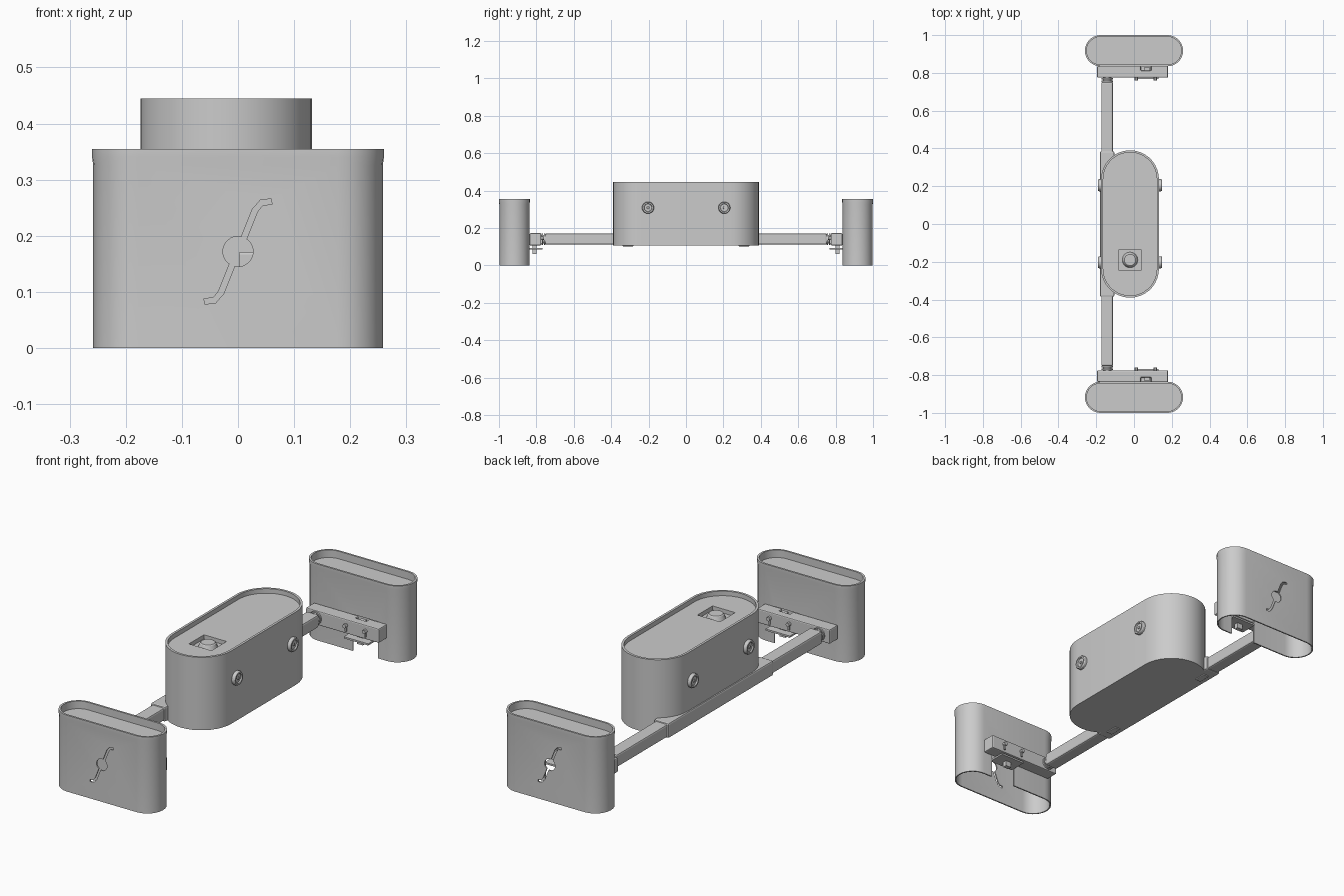
import bpy, bmesh
from math import pi, cos, sin, radians
from mathutils import Matrix

if "Cube" in bpy.data.objects:
    bpy.data.objects.remove(bpy.data.objects["Cube"])


def finish(bm, name, bevel=0):
    bmesh.ops.recalc_face_normals(bm, faces=bm.faces)
    me = bpy.data.meshes.new(name)
    bm.to_mesh(me)
    bm.free()
    ob = bpy.data.objects.new(name, me)
    bpy.context.collection.objects.link(ob)
    if bevel:
        m = ob.modifiers.new("bevel", 'BEVEL')
        m.width, m.segments = bevel, 2
    return ob


def activate(ob):
    bpy.ops.object.select_all(action='DESELECT')
    ob.select_set(True)
    bpy.context.view_layer.objects.active = ob


def smooth(ob):
    activate(ob)
    bpy.ops.object.shade_smooth_by_angle(angle=radians(30))


def box(name, x, y, z, bevel=0):
    bm = bmesh.new()
    bmesh.ops.create_cube(bm, size=1)
    for v in bm.verts:
        for i, (a, b) in enumerate((x, y, z)):
            v.co[i] = a if v.co[i] < 0 else b
    return finish(bm, name, bevel)


def loft(name, loops):
    # joins equal-length loops and caps both ends
    bm = bmesh.new()
    rings = [[bm.verts.new(p) for p in loop] for loop in loops]
    n = len(rings[0])
    for a, b in zip(rings, rings[1:]):
        for i in range(n):
            bm.faces.new((a[i], a[(i + 1) % n], b[(i + 1) % n], b[i]))
    bm.faces.new(rings[0])
    bm.faces.new(rings[-1])
    return finish(bm, name)


def stadium(cx, cy, hx, hy, inset, z, seg=14):
    # rounded-end outline, long axis picked automatically
    r, s = min(hx, hy), abs(hx - hy)
    pts = []
    for side in (1, -1):
        for i in range(seg + 1):
            a = -pi / 2 + pi * i / seg
            u, v = side * (s + (r - inset) * cos(a)), side * (r - inset) * sin(a)
            pts.append((cx + u, cy + v, z) if hx > hy else (cx - v, cy + u, z))
    return pts


def lathe(name, profile, origin, axis, seg=24):
    # revolves (radius, height) pairs, then points them along axis
    rot = {'x': Matrix.Rotation(pi / 2, 4, 'Y'), '-x': Matrix.Rotation(-pi / 2, 4, 'Y'),
           'y': Matrix.Rotation(-pi / 2, 4, 'X'), 'z': Matrix()}[axis]
    loops = [[(r * cos(2 * pi * i / seg), r * sin(2 * pi * i / seg), h) for i in range(seg)]
             for r, h in profile]
    ob = loft(name, loops)
    ob.data.transform(Matrix.Translation(origin) @ rot)
    smooth(ob)
    return ob


def cut(ob, *cutters):
    for c in cutters:
        c.hide_render = True
        m = ob.modifiers.new("cut", 'BOOLEAN')
        m.operation, m.solver, m.object = 'DIFFERENCE', 'EXACT', c
        activate(ob)
        bpy.ops.object.modifier_apply(modifier=m.name)
        bpy.data.objects.remove(c)


def span(s, a, b):
    return tuple(sorted((s * a, s * b)))


HALF = [(-.060, .083), (-.042, .085), (-.030, .099), (-.013, .142)]
PATH = HALF + [(-x, .344 - z) for x, z in reversed(HALF)]


def slot_cutter(s):
    # curved slot following PATH, cut through the outer wall only
    left, right = [], []
    for i, (x, z) in enumerate(PATH):
        a, b = PATH[max(i - 1, 0)], PATH[min(i + 1, len(PATH) - 1)]
        dx, dz = b[0] - a[0], b[1] - a[1]
        k = .005 / (dx * dx + dz * dz) ** .5
        left.append((x - dz * k, z + dx * k))
        right.append((x + dz * k, z - dx * k))
    ring = left + right[::-1]
    return loft("slot_cutter", [[(-s * x, s * y, z) for x, z in ring] for y in (.96, 1.05)])


# end pods and their hinged brackets
for s, tag in ((-1, "front"), (1, "back")):
    def outline(inset, z):
        return stadium(0, s * .9175, .26, .0825, inset, z)
    pod = loft(tag + "_pod", [outline(.008, .31), outline(.008, 0), outline(.002, 0), outline(.002, .325),
                              outline(0, .34), outline(0, .355), outline(.009, .355), outline(.009, .32)])
    hub = lathe("hub_cutter", [(.027, -.04), (.027, .04)], (0, s, .172), 'y')
    window = box("window_cutter", (.003, .133), span(s, .80, .87), (-.05, .17))
    cut(pod, slot_cutter(s), hub, window)
    smooth(pod)

    bracket = box(tag + "_bracket", (-.195, .18), span(s, .775, .836), (.106, .172))
    cut(bracket, box("notch_cutter", (.035, .09), span(s, .812, .85), (.15, .2)))
    m = bracket.modifiers.new("bevel", 'BEVEL')
    m.width, m.segments = .005, 2
    box(tag + "_latch", (.055, .082), span(s, .80, .83), (.14, .168))
    box(tag + "_lower_plate", (.005, .13), span(s, .768, .85), (.085, .093))
    box(tag + "_plate_stem", (.05, .08), span(s, .80, .82), (.06, .108))
    for x in (.012, .112):
        lathe(tag + "_peg", [(.009, -.014), (.009, .014)], (x, s * .774, .145), 'y', 12)
        box(tag + "_peg_key", (x - .004, x + .004), span(s, .768, .78), (.118, .14))
    # hinge collar between arm and bracket
    for y0, y1, r in ((.738, .782, .022), (.752, .760, .030), (.765, .772, .030)):
        lathe(tag + "_hinge_collar", [(r, y0 if s > 0 else -y1), (r, y1 if s > 0 else -y0)],
              (-.142, 0, .14), 'y')
    # telescoping arm
    box(tag + "_arm", (-.173, -.111), span(s, .36, .752), (.111, .17), .007)
    box(tag + "_sleeve_foot", (-.155, -.125), span(s, .28, .34), (.102, .115), .003)

# sleeve carrying the arms along the middle pod
box("arm_sleeve", (-.18, -.104), (-.385, .385), (.107, .176), .007)

# middle pod with shallow tray top
def mid(inset, z):
    return stadium(-.021, 0, .153, .39, inset, z, 18)


middle = loft("middle_pod", [mid(0, .107), mid(0, .445), mid(.011, .445), mid(.011, .424)])
cut(middle, box("dial_cutter", (-.08, .036), (-.246, -.135), (.405, .5)))
smooth(middle)
lathe("dial", [(.042, .403), (.034, .424), (.030, .427)], (-.021, -.19, 0), 'z')

# round side buttons
for x, axis in ((.125, 'x'), (-.167, '-x')):
    for y in (-.203, .205):
        lathe("side_button", [(.032, 0), (.032, .018), (.029, .023), (.022, .023), (.020, .017),
                              (.007, .017), (.006, .021)], (x, y, .308), axis)
